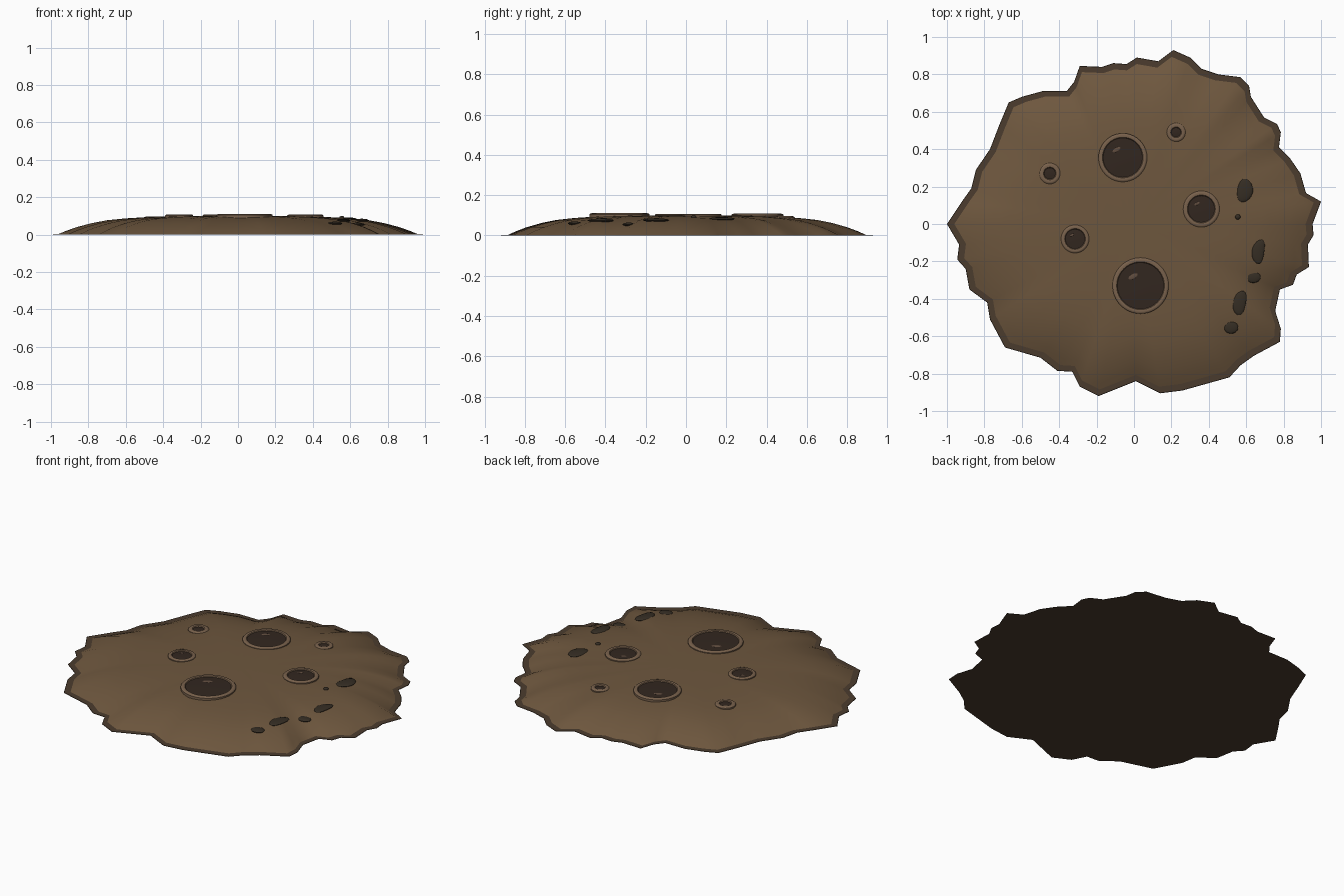
import bpy, bmesh, math

if "Cube" in bpy.data.objects:
    bpy.data.objects.remove(bpy.data.objects["Cube"])

def mat(name, c):
    m = bpy.data.materials.new(name)
    m.diffuse_color = (*c, 1)
    m.use_nodes = True
    m.node_tree.nodes["Principled BSDF"].inputs["Base Color"].default_value = m.diffuse_color
    return m

MUD = mat("mud", (0.155, 0.095, 0.048))
EDGE = mat("wet_edge", (0.07, 0.045, 0.027))
RING = mat("ring_mud", (0.19, 0.12, 0.072))
POOL = mat("pool_mud", (0.032, 0.02, 0.014))
SHINE = mat("shine", (0.12, 0.075, 0.05))
STONE = mat("stone", (0.035, 0.026, 0.017))

# Ragged outline, clockwise from the left tip
OUTLINE = [(-1, 0), (-.92, .12), (-.87, .19), (-.845, .29), (-.77, .4), (-.72, .53),
    (-.67, .65), (-.6, .68), (-.49, .71), (-.36, .71), (-.32, .76), (-.29, .845),
    (-.17, .84), (-.11, .86), (-.04, .855), (.015, .89), (.13, .87), (.21, .93),
    (.3, .89), (.36, .83), (.45, .8), (.57, .785), (.615, .74), (.625, .68),
    (.695, .57), (.765, .535), (.785, .49), (.775, .41), (.835, .35), (.89, .27),
    (.92, .165), (1, .12), (.955, 0), (.96, -.06), (.93, -.11), (.935, -.23),
    (.87, -.27), (.85, -.325), (.78, -.35), (.755, -.465), (.785, -.56), (.78, -.63),
    (.64, -.705), (.57, -.755), (.51, -.82), (.26, -.89), (.14, -.905), (.01, -.84),
    (-.19, -.92), (-.29, -.87), (-.33, -.79), (-.41, -.785), (-.5, -.715), (-.69, -.66),
    (-.77, -.51), (-.785, -.42), (-.88, -.35), (-.9, -.24), (-.945, -.19), (-.935, -.11)]
OUTLINE.reverse()
# Dome height against fraction of the outline radius
PROFILE = [(0, .1), (.2, .1), (.35, .098), (.5, .093), (.6, .087), (.7, .077),
           (.78, .062), (.86, .041), (.92, .02), (.965, .001)]

def height(x, y):
    f = 1
    for (ax, ay), (bx, by) in zip(OUTLINE, OUTLINE[1:] + OUTLINE[:1]):
        d = ax * by - ay * bx
        s, t = (x * by - y * bx) / d, (ax * y - ay * x) / d
        if s >= 0 and t >= 0:
            f = s + t
            break
    for (f0, z0), (f1, z1) in zip(PROFILE, PROFILE[1:]):
        if f <= f1:
            return z0 + (z1 - z0) * (f - f0) / (f1 - f0)
    return 0

def make(name, bm, m, smooth=40):
    bmesh.ops.recalc_face_normals(bm, faces=bm.faces)
    me = bpy.data.meshes.new(name)
    bm.to_mesh(me)
    bm.free()
    ob = bpy.data.objects.new(name, me)
    bpy.context.collection.objects.link(ob)
    me.materials.append(m)
    if smooth:
        bpy.context.view_layer.objects.active = ob
        ob.select_set(True)
        bpy.ops.object.shade_smooth_by_angle(angle=math.radians(smooth))
        ob.select_set(False)
    return ob

def skin(bm, loops, cap_first=None, cap_last=None):
    """Join closed loops with quads, optionally fanning the ends to a point."""
    vs = [[bm.verts.new(p) for p in lp] for lp in loops]
    n = len(vs[0])
    for a, b in zip(vs, vs[1:]):
        for i in range(n):
            j = (i + 1) % n
            bm.faces.new((a[i], a[j], b[j], b[i]))
    for lp, c in ((vs[0], cap_first), (vs[-1], cap_last)):
        if c:
            cv = bm.verts.new(c)
            for i in range(n):
                bm.faces.new((lp[i], lp[(i + 1) % n], cv))

# Thin dark base sheet
bm = bmesh.new()
skin(bm, [[(x, y, 0) for x, y in OUTLINE],
          [(x * .998, y * .998, .002) for x, y in OUTLINE],
          [(x * .95, y * .95, .003) for x, y in OUTLINE]], cap_first=(0, 0, 0))
make("base_sheet", bm, EDGE, 0)

# Low mud dome
bm = bmesh.new()
skin(bm, [[(x * f, y * f, z) for x, y in OUTLINE] for f, z in reversed(PROFILE[1:])],
     cap_last=(0, 0, .1))
make("mud_dome", bm, MUD, 60)

def circle(x, y, r, z, n=40):
    return [(x + r * math.cos(2 * math.pi * i / n), y + r * math.sin(2 * math.pi * i / n), z)
            for i in range(n)]

# Ringed mud bubbles: x, y, outer radius, inner radius
BUBBLES = [(-.06, .355, .13, .105), (.36, .08, .097, .071), (.035, -.33, .15, .124),
           (-.45, .27, .056, .03), (.225, .49, .05, .025), (-.315, -.08, .075, .052)]

def blob(name, x, y, z, a, b, h, turn, m, bend=0):
    bm = bmesh.new()
    bmesh.ops.create_uvsphere(bm, u_segments=20, v_segments=10, radius=1)
    c, s = math.cos(turn), math.sin(turn)
    for v in bm.verts:
        px, py = v.co.x * a + bend * (v.co.y ** 2 - .4), v.co.y * b
        v.co = (x + px * c - py * s, y + px * s + py * c, z + v.co.z * h)
    make(name, bm, m, 60)

for k, (x, y, ro, ri) in enumerate(BUBBLES, 1):
    z = height(x, y)
    top = z + .006 + .05 * ro
    w = ro - ri
    bm = bmesh.new()
    skin(bm, [circle(x, y, ro, z - .012), circle(x, y, ro, top - .006),
              circle(x, y, ro - .2 * w, top - .001), circle(x, y, ro - .5 * w, top),
              circle(x, y, ri + .15 * w, top - .001), circle(x, y, ri, top - .006),
              circle(x, y, ri, z - .012)])
    make(f"bubble_ring_{k}", bm, RING)
    bm = bmesh.new()
    skin(bm, [circle(x, y, ri * 1.05, top - .006), circle(x, y, ri * .5, top - .004)],
         cap_last=(x, y, top - .003))
    make(f"bubble_pool_{k}", bm, POOL)
    if ri > .05:
        blob(f"bubble_shine_{k}", x - .32 * ri, y + .4 * ri, top - .004,
             ri * .22, ri * .1, .002, .5, SHINE)

# Dark flat stones along the right side: x, y, half sizes, turn, bend
STONES = [(.59, .178, .042, .064, -.2, -.01), (.555, .038, .014, .014, 0, 0),
          (.667, -.148, .034, .066, -.15, .012), (.637, -.284, .04, .031, 0, 0),
          (.566, -.422, .036, .066, -.2, .01), (.519, -.553, .038, .033, 0, 0)]
for k, (x, y, a, b, t, bend) in enumerate(STONES, 1):
    blob(f"stone_{k}", x, y, height(x, y) + .002, a, b, .009, t, STONE, bend)
